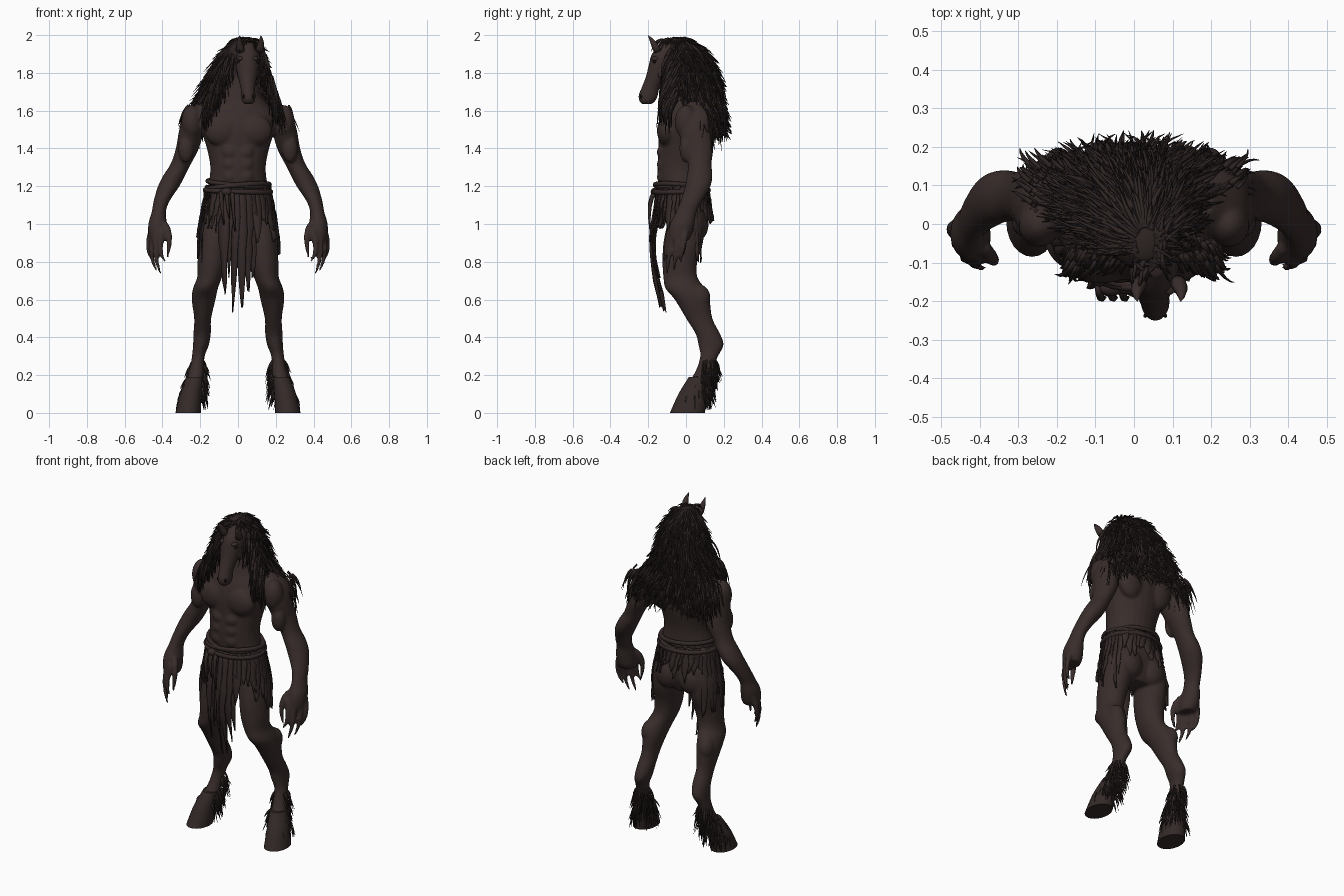
import bpy, bmesh, math, random
from mathutils import Vector, Matrix

random.seed(4)
rand = random.uniform
cube = bpy.data.objects.get("Cube")
if cube:
    bpy.data.objects.remove(cube)


def material(name, color):
    mat = bpy.data.materials.new(name)
    mat.use_nodes = True
    mat.diffuse_color = (*color, 1)
    mat.node_tree.nodes["Principled BSDF"].inputs["Base Color"].default_value = (*color, 1)
    return mat


hide = material("dark brown hide", (0.040, 0.026, 0.024))
hair = material("black brown hair", (0.027, 0.018, 0.017))
cloth = material("worn brown cloth", (0.034, 0.022, 0.021))
horn = material("dark horn", (0.034, 0.023, 0.021))
black = material("black eye", (0.008, 0.006, 0.006))


def finish(name, bm, mat):
    bmesh.ops.recalc_face_normals(bm, faces=bm.faces[:])
    mesh = bpy.data.meshes.new(name)
    bm.to_mesh(mesh)
    bm.free()
    mesh.materials.append(mat)
    mesh.shade_smooth()
    obj = bpy.data.objects.new(name, mesh)
    bpy.context.collection.objects.link(obj)
    return obj


def refine(rings, steps=4):
    """Smooth a list of cross-sections with a spline."""
    out = []
    for i in range(len(rings) - 1):
        a, b = rings[max(i - 1, 0)], rings[i]
        c, d = rings[i + 1], rings[min(i + 2, len(rings) - 1)]
        for k in range(steps):
            t = k / steps
            out.append([q + t * (r - p) / 2 + t * t * (p - 2.5 * q + 2 * r - s / 2)
                        + t ** 3 * (1.5 * (q - r) + (s - p) / 2)
                        for p, q, r, s in zip(a, b, c, d)])
    return out + [list(rings[-1])]


def on_ring(ring, angle, side=1):
    """Point on a level ellipse given as height, x, front y, back y, half width."""
    z, x, front, back, half = ring
    return Vector((side * (x + half * math.cos(angle)),
                   (front + back) / 2 + (back - front) / 2 * math.sin(angle), z))


def skin(bm, rows, closed_end=True):
    for lower, upper in zip(rows, rows[1:]):
        for i in range(len(lower)):
            j = (i + 1) % len(lower)
            bm.faces.new((lower[i], lower[j], upper[j], upper[i]))
    bm.faces.new(rows[0])
    if closed_end:
        bm.faces.new(rows[-1])


def loft(bm, rings, side=1, n=24, closed_end=True):
    skin(bm, [[bm.verts.new(on_ring(r, math.tau * i / n, side)) for i in range(n)]
              for r in refine(rings)], closed_end)


def ball(bm, center, size):
    bmesh.ops.create_uvsphere(bm, u_segments=20, v_segments=12, radius=1,
                              matrix=Matrix.Translation(center) @ Matrix.Diagonal((*size, 1)))


def strand(bm, a, b, c, radius, tip=0.1, n=4, steps=4):
    """Tapered tube along a bent path."""
    a, b, c = Vector(a), Vector(b), Vector(c)
    rows = []
    for k in range(steps + 1):
        t = k / steps
        point = a * (1 - t) ** 2 + b * 2 * t * (1 - t) + c * t * t
        along = ((b - a) * (1 - t) + (c - b) * t).normalized()
        u = along.cross(Vector((1, .3, .05))).normalized()
        v = along.cross(u)
        r = radius * (1 - t * t * (1 - tip))
        rows.append([bm.verts.new(point + r * (u * math.cos(math.tau * i / n) + v * math.sin(math.tau * i / n)))
                     for i in range(n)])
    skin(bm, rows)


torso = [(.91, 0, -.06, .07, .08), (1, 0, -.09, .1, .17), (1.1, 0, -.12, .1, .18),
         (1.2, 0, -.145, .095, .158), (1.3, 0, -.152, .095, .147), (1.4, 0, -.145, .115, .165),
         (1.5, 0, -.145, .135, .195), (1.58, 0, -.13, .14, .2), (1.66, 0, -.1, .14, .14),
         (1.75, .01, -.09, .12, .085), (1.85, .03, -.1, .08, .07), (1.92, .045, -.1, .04, .05)]
arm = [(1.65, .185, .02, .11, .02), (1.58, .22, -.04, .14, .062), (1.5, .245, -.045, .14, .066),
       (1.4, .268, -.01, .145, .061), (1.32, .302, .01, .135, .054), (1.26, .336, .005, .14, .058),
       (1.2, .367, -.005, .13, .057), (1.12, .405, -.03, .085, .042), (1.06, .42, -.055, .055, .038),
       (1, .425, -.085, .045, .05), (.94, .422, -.095, .03, .052), (.91, .42, -.09, .01, .045)]
leg = [(1.08, .1, -.08, .1, .07), (1, .115, -.1, .1, .09), (.9, .128, -.12, .09, .083),
       (.8, .138, -.125, .06, .076), (.72, .15, -.12, .06, .066), (.66, .172, -.11, .1, .066),
       (.6, .182, -.06, .125, .063), (.5, .187, 0, .14, .045), (.42, .19, .05, .18, .046),
       (.36, .196, .065, .2, .042), (.3, .21, .075, .17, .034), (.22, .22, .05, .14, .038),
       (.14, .236, .0, .12, .05)]
hoof = [(.19, .228, .015, .12, .044), (.1, .25, -.04, .115, .058), (0, .264, -.085, .1, .067)]

# Body: torso, limbs, hands and muscles fused into one smooth skin
bm = bmesh.new()
loft(bm, torso)
for s in (1, -1):
    loft(bm, arm, s)
    loft(bm, leg, s)
    ball(bm, (s * .085, -.102, 1.495), (.096, .052, .084))
    ball(bm, (s * .1, .09, 1.53), (.085, .055, .13))
    ball(bm, (s * .08, .06, 1.0), (.08, .06, .09))
    ball(bm, (s * .245, .0, 1.54), (.055, .06, .09))
    ball(bm, (s * .275, .0, 1.4), (.042, .035, .075))
    ball(bm, (s * .195, .07, .61), (.045, .06, .07))
    for row in range(3):
        ball(bm, (s * .04, -.124, 1.25 + row * .065), (.042, .03, .04))
    strand(bm, (s * .39, -.06, 1), (s * .345, -.11, .95), (s * .375, -.095, .82), .02, .35, 8)
    for x, y, low in ((.395, -.085, .8), (.42, -.07, .735), (.442, -.035, .75), (.456, 0, .8)):
        strand(bm, (s * x, y, .97), (s * (x + .04), y - .02, .86), (s * (x - .01), y - .03, low), .018, .35, 8)
body = finish("body", bm, hide)
remesh = body.modifiers.new("fuse", "REMESH")
remesh.mode = "VOXEL"
remesh.voxel_size = .008
remesh.use_smooth_shade = True
body.modifiers.new("relax", "SMOOTH").iterations = 5

# Head with long muzzle, brows, cheeks and ears
bm = bmesh.new()
loft(bm, [(1.96, .055, -.13, -.05, .03), (1.9, .055, -.18, 0, .06), (1.84, .05, -.197, -.06, .062),
          (1.78, .05, -.212, -.1, .05), (1.72, .052, -.235, -.14, .038),
          (1.68, .055, -.25, -.15, .037), (1.65, .055, -.245, -.165, .033), (1.635, .055, -.23, -.185, .018)])
for s in (1, -1):
    ball(bm, (.053 + s * .038, -.16, 1.875), (.018, .024, .012))
    ball(bm, (.053 + s * .04, -.115, 1.81), (.02, .04, .05))
    strand(bm, (.065 + s * .048, -.15, 1.915), (.065 + s * .062, -.17, 1.96),
           (.065 + s * .056, -.2, 1.998), .021, .06, 10)
finish("head", bm, hide)
bm = bmesh.new()
for s in (1, -1):
    ball(bm, (.053 + s * .052, -.168, 1.858), (.007, .01, .007))
    ball(bm, (.055 + s * .026, -.238, 1.675), (.005, .005, .01))
finish("eyes_and_nostrils", bm, black)

# Mane: hollow base that hangs clear of the back, under layered locks
mane = [(1.985, .03, -.09, 0, .035), (1.93, .025, -.12, .08, .085), (1.85, .01, -.1, .13, .12),
        (1.75, -.015, -.075, .165, .155), (1.65, -.015, -.05, .185, .2), (1.56, 0, .02, .195, .235),
        (1.5, 0, .06, .195, .23)]
bm = bmesh.new()
loft(bm, mane, closed_end=False)
finish("mane_base", bm, hair)
layers = refine(mane)
bm = bmesh.new()
for _ in range(1100):
    angle, i = rand(-.7, math.pi + .7), random.randrange(len(layers) - 2)
    reach = random.choice((1, 2, 3, 4))
    out = Vector((math.cos(angle), math.sin(angle), 0))
    path = []
    for k, lift in enumerate((-.01, rand(.005, .03), rand(0, .05))):
        j = i + k * reach
        point = on_ring(layers[min(j, len(layers) - 1)], angle + k * rand(-.1, .1))
        point.z -= max(0, j - len(layers) + 1) * .011
        path.append(point + out * lift)
    strand(bm, *path, rand(.004, .009))
for _ in range(60):  # crown and forelock
    x, y, angle = rand(.0, .08), rand(-.12, -.02), rand(0, math.tau)
    dx, dy = .06 * math.cos(angle), .07 * math.sin(angle)
    strand(bm, (x, y, 1.97), (x + dx * .5, y + dy * .6, 1.995),
           (x + dx, y + dy, 1.955 - max(0, -dy) * .6), rand(.005, .009))
for s in (1, -1):
    for _ in range(130):  # curtain from the hairline over the chest
        t = rand(0, 1)
        x = .045 + s * (.065 + t * (.09 if s > 0 else .14)) + rand(-.02, .02)
        y, z = rand(-.12, -.05) - .02 * t, 1.93 - .27 * t
        drop = rand(.12, .21)
        strand(bm, (x, y + .03, z), (x + s * .025, y - .015, z - drop * .4),
               (x + s * rand(.0, .05), y - rand(0, .02), z - drop), rand(.005, .01))
    for _ in range(90):  # tufts over the back of the shoulder
        x, y, z = rand(.17, .27), rand(.03, .15), rand(1.53, 1.63)
        strand(bm, (s * x, y, z), (s * (x + .03), y + .025, z - .03),
               (s * (x + rand(.02, .06)), y + rand(.0, .05), z - rand(.08, .17)), rand(.004, .009))
finish("mane_locks", bm, hair)

# Hooves and the shaggy hair above them
for s, label in ((1, "left"), (-1, "right")):
    bm = bmesh.new()
    loft(bm, hoof, s)
    obj = finish(label + "_hoof", bm, horn)
    bpy.context.view_layer.objects.active = obj
    obj.select_set(True)
    bpy.ops.object.shade_smooth_by_angle()
    obj.select_set(False)
    bm = bmesh.new()
    shin = [r for r in refine(leg) if .15 < r[0] < .3] + refine(hoof)[:5]
    for _ in range(170):
        angle = rand(-.5, math.pi + .5)
        root = on_ring(random.choice(shin), angle, s)
        out = Vector((s * math.cos(angle), math.sin(angle), 0))
        drop = min(rand(.05, .13), root.z - .015)
        strand(bm, root - out * .008, root + out * .02 - Vector((0, 0, drop * .4)),
               root + out * rand(.005, .04) - Vector((0, 0, drop)), rand(.004, .008))
    finish(label + "_fetlock_hair", bm, hair)

# Loincloth of ragged strips hung in layers around the hips
bm = bmesh.new()
count = 40
for k in range(count):
    angle = math.tau * (k + .5) / count
    y = -math.cos(angle)
    if y < -.9:
        low = .52 + .09 * (k % 3) + rand(0, .04)
    elif y < -.45:
        low = rand(.9, 1.03)
    else:
        low = rand(.78, .96) if y < .55 else rand(1.0, 1.08)
    wide, sway, rows = rand(.1, .2), rand(-.1, .1), []
    layer = rand(-.03, .004) if y < -.9 else rand(-.004, .004)
    for i in range(9):
        t = i / 8
        z = 1.2 + (low - 1.2) * t
        flare = min((1.2 - z) / .25, 1)
        w = wide * (1 - .92 * t ** 2.5) * rand(.75, 1.15)
        row = []
        for side in (-1, 0, 1):
            q = angle + side * w + sway * t * t
            fold = .007 * side + layer * t + rand(-.004, .004)
            pull = max(0, .8 - z) * .2
            row.append(bm.verts.new((math.sin(q) * (.168 + .045 * flare + fold),
                                     -.02 - math.cos(q) * (.132 + .042 * flare + fold - pull),
                                     z + rand(-.01, .01))))
        rows.append(row)
    for upper, lower in zip(rows, rows[1:]):
        for j in range(2):
            bm.faces.new((upper[j], upper[j + 1], lower[j + 1], lower[j]))
finish("loincloth_strips", bm, cloth).modifiers.new("thickness", "SOLIDIFY").thickness = .006

# Rolled belt with a hanging knot
for k, tilt in enumerate((.08, -.09, .03)):
    bpy.ops.mesh.primitive_torus_add(location=(0, -.025, 1.215 - .02 * k), rotation=(tilt, tilt, 0),
                                     major_segments=40, minor_segments=8,
                                     major_radius=.16 + .007 * k, minor_radius=.013)
    belt = bpy.context.object
    belt.name = "belt_roll_%d" % (k + 1)
    belt.scale.y = .84
    belt.data.materials.append(cloth)
    belt.data.shade_smooth()
bm = bmesh.new()
ball(bm, (-.06, -.165, 1.17), (.03, .022, .022))
for x in (-.09, -.06, -.03):
    strand(bm, (x, -.165, 1.17), (x, -.205, 1.12), (x + .015, -.19, rand(.95, 1.05)), .012, .3, 6)
finish("belt_knot", bm, cloth)
